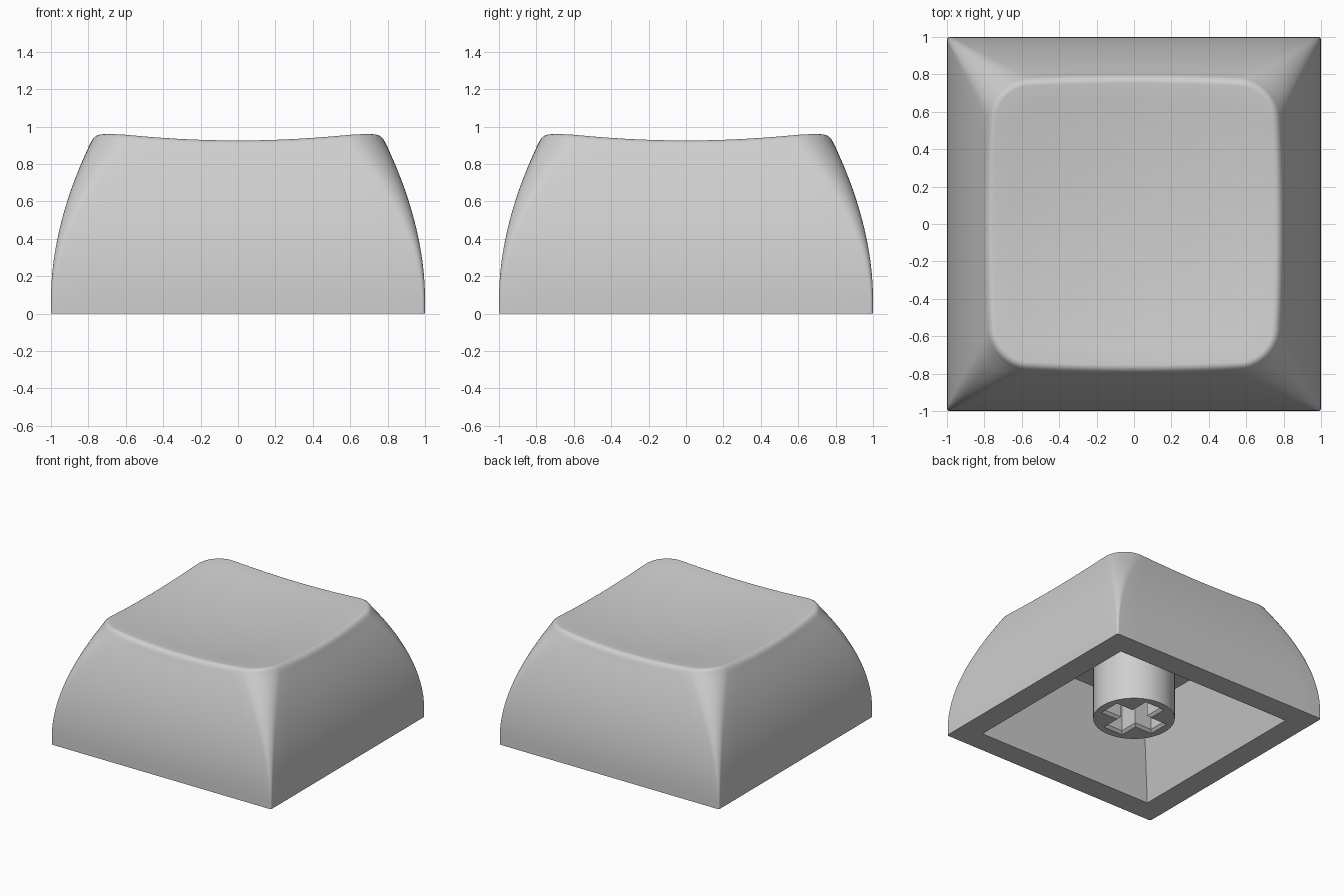
import bpy
import bmesh
from math import sin, cos, pi

cube = bpy.data.objects.get("Cube")
if cube:
    bpy.data.objects.remove(cube, do_unlink=True)

grey = bpy.data.materials.new("light grey plastic")
grey.use_nodes = True
grey.diffuse_color = (0.62, 0.62, 0.62, 1)
grey.node_tree.nodes["Principled BSDF"].inputs["Base Color"].default_value = (0.62, 0.62, 0.62, 1)

EDGE, ARC = 12, 10          # segments per straight side and per corner
COUNT = 4 * (EDGE + ARC)
CEILING = 0.66
FILLET = 0.05


def corner_square(half, radius, i):
    """Point i on a square outline with rounded corners."""
    side, k = divmod(i, EDGE + ARC)
    s = half - radius
    if k < EDGE:
        x, y = half, -s + 2 * s * k / EDGE
    else:
        a = (k - EDGE) / ARC * pi / 2
        x, y = s + radius * cos(a), s + radius * sin(a)
    for _ in range(side):
        x, y = -y, x
    return x, y


def half_width(z):
    return 1 - 0.3 * max(0, z - 0.08) ** 1.9


def corner_radius(z):
    return 0.015 + 0.2 * (z / 0.92) ** 2


def dish(x, y):
    return 0.874 + 0.092 * (x * x + y * y)


def add_ring(bm, points):
    return [bm.verts.new(p) for p in points]


def bridge(bm, a, b):
    n = len(a)
    for i in range(n):
        bm.faces.new((a[i], a[(i + 1) % n], b[(i + 1) % n], b[i]))


def finish(bm, name):
    bmesh.ops.recalc_face_normals(bm, faces=bm.faces)
    mesh = bpy.data.meshes.new(name)
    bm.to_mesh(mesh)
    bm.free()
    mesh.materials.append(grey)
    obj = bpy.data.objects.new(name, mesh)
    bpy.context.collection.objects.link(obj)
    bpy.ops.object.select_all(action="DESELECT")
    obj.select_set(True)
    bpy.context.view_layer.objects.active = obj
    bpy.ops.object.shade_smooth_by_angle(angle=pi / 6)


# Shell: curved outer sides
bm = bmesh.new()
rim = []
for i in range(COUNT):
    x, y = corner_square(half_width(0.89), corner_radius(0.89), i)
    rim.append(dish(x, y) - FILLET)
rings = []
STEPS = 16
for step in range(STEPS + 1):
    ring = []
    for i in range(COUNT):
        z = rim[i] * step / STEPS
        ring.append((*corner_square(half_width(z), corner_radius(z), i), z))
    rings.append(ring)

# Shell: rounded rim, then the dished top
start = 0.42
for step in range(1, 7):
    t = start + (pi / 2 - start) * step / 6
    inset = FILLET * (cos(start) - cos(t)) * 1.1
    drop = FILLET * (1 - sin(t)) / (1 - sin(start))
    ring = []
    for i in range(COUNT):
        z = rim[i]
        x, y = corner_square(half_width(z) - inset, corner_radius(z) - inset, i)
        ring.append((x, y, dish(x, y) - drop))
    rings.append(ring)
inner = rings[-1]
for step in range(7, -1, -1):
    f = step / 8
    rings.append([(x * f, y * f, dish(x * f, y * f)) for x, y, z in inner])

# Shell: flat bottom edge, tapered cavity and its ceiling
cavity = []
for half, z in ((0, CEILING), (0.6, CEILING), (0.81, 0)):
    cavity.append([(*corner_square(half, 0, i), z) for i in range(COUNT)])
loops = [add_ring(bm, r) for r in cavity + rings]
for a, b in zip(loops, loops[1:]):
    bridge(bm, a, b)
bmesh.ops.remove_doubles(bm, verts=bm.verts, dist=1e-5)
bmesh.ops.dissolve_degenerate(bm, dist=1e-6, edges=bm.edges)
finish(bm, "keycap_shell")


# Stem: round post with a chamfered cross socket
def circle(r, z, n=64):
    return [(r * cos(2 * pi * i / n), r * sin(2 * pi * i / n), z) for i in range(n)]


def cross(length, w, z):
    points = []
    arm = [(length, -w), (length, w), (w, w)]
    for _ in range(4):
        points += [(x, y, z) for x, y in arm]
        arm = [(-y, x) for x, y in arm]
    return points


bm = bmesh.new()
top = add_ring(bm, circle(0.307, CEILING + 0.02))
bottom = add_ring(bm, circle(0.307, 0.075))
mouth = add_ring(bm, cross(0.245, 0.09, 0.075))
throat = add_ring(bm, cross(0.225, 0.07, 0.095))
floor = add_ring(bm, cross(0.225, 0.07, 0.5))
bm.faces.new(top)
bridge(bm, top, bottom)
bridge(bm, mouth, throat)
bridge(bm, throat, floor)
bm.faces.new(floor)
border = []
for loop in (bottom, mouth):
    for i, v in enumerate(loop):
        border.append(bm.edges.get((v, loop[(i + 1) % len(loop)])))
bmesh.ops.triangle_fill(bm, edges=border, use_beauty=True, normal=(0, 0, -1))
finish(bm, "stem")
